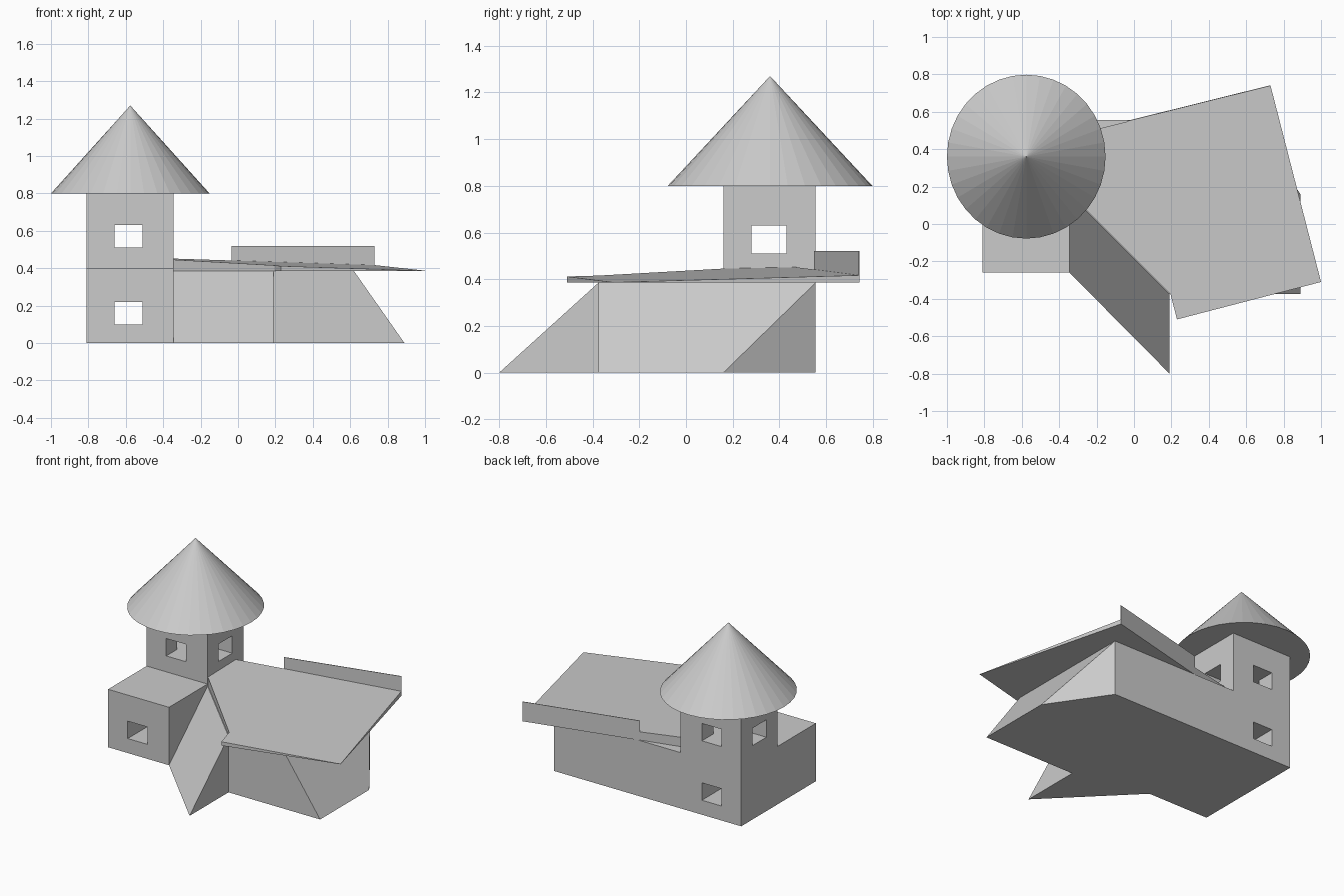
import bpy
import bmesh
from mathutils import Vector

cube = bpy.data.objects.get("Cube")
if cube:
    bpy.data.objects.remove(cube, do_unlink=True)

# One plain grey for the whole building
grey = bpy.data.materials.new("plain_grey")
grey.use_nodes = True
color = (0.6, 0.6, 0.6, 1.0)
grey.diffuse_color = color
grey.node_tree.nodes["Principled BSDF"].inputs["Base Color"].default_value = color

EAVES = 0.385
WEST, EAST = -0.81, -0.345      # block and tower side walls
BACK = 0.555


def finish(name, bm):
    bmesh.ops.recalc_face_normals(bm, faces=bm.faces[:])
    mesh = bpy.data.meshes.new(name)
    bm.to_mesh(mesh)
    bm.free()
    mesh.materials.append(grey)
    obj = bpy.data.objects.new(name, mesh)
    bpy.context.collection.objects.link(obj)
    return obj


def loft(name, lower, upper):
    """Solid between two matching rings of points."""
    bm = bmesh.new()
    a = [bm.verts.new(p) for p in lower]
    b = [bm.verts.new(p) for p in upper]
    bm.faces.new(a)
    bm.faces.new(b)
    for i in range(len(a)):
        j = (i + 1) % len(a)
        bm.faces.new((a[i], a[j], b[j], b[i]))
    return finish(name, bm)


def box(name, low, high):
    ring = [(low[0], low[1]), (high[0], low[1]), (high[0], high[1]), (low[0], high[1])]
    return loft(name, [(x, y, low[2]) for x, y in ring], [(x, y, high[2]) for x, y in ring])


# Stepped block with the square tower at its back
steps = [(-0.26, 0), (BACK, 0), (BACK, 0.8), (0.16, 0.8), (0.16, 0.4), (-0.26, 0.4)]
tower = loft("tower_and_block", [(WEST, y, z) for y, z in steps], [(EAST, y, z) for y, z in steps])

# Window openings running right through the walls
openings = [
    ((-0.66, -1, 0.10), (-0.51, 1, 0.22)),
    ((-0.66, -1, 0.51), (-0.51, 1, 0.63)),
    ((-1.2, 0.28, 0.51), (0, 0.43, 0.63)),
]
bpy.context.view_layer.objects.active = tower
for low, high in openings:
    cutter = box("window_cutter", low, high)
    cutter.hide_render = True
    cut = tower.modifiers.new("window", "BOOLEAN")
    cut.operation = "DIFFERENCE"
    cut.solver = "EXACT"
    cut.object = cutter
    bpy.ops.object.modifier_apply(modifier=cut.name)
    bpy.data.objects.remove(cutter, do_unlink=True)

# Conical tower roof
bm = bmesh.new()
bmesh.ops.create_cone(bm, cap_ends=True, segments=36, radius1=1, radius2=0, depth=1)
bmesh.ops.scale(bm, vec=(0.424, 0.438, 0.47), verts=bm.verts)
bmesh.ops.translate(bm, vec=(-0.576, 0.36, 1.035), verts=bm.verts)
finish("tower_roof", bm)

# Hall with sloping east end and a sloping front buttress
ground = [(EAST, BACK), (0.62, BACK), (0.89, 0.16), (0.89, -0.375),
          (0.19, -0.375), (0.19, -0.8), (EAST, -0.26)]
top = [(EAST, BACK), (0.62, BACK), (0.62, -0.375), (0.19, -0.375), (EAST, 0.16)]
bm = bmesh.new()
g = [bm.verts.new((x, y, 0)) for x, y in ground]
t = [bm.verts.new((x, y, EAVES)) for x, y in top]
for face in (g, t,
             (g[0], g[1], t[1], t[0]),          # back wall
             (g[1], g[2], t[1]),                # back corner
             (g[2], g[3], t[2], t[1]),          # sloping end
             (g[3], g[4], t[3], t[2]),          # front wall
             (g[4], g[5], t[3]),                # buttress cheek
             (g[5], g[6], t[4], t[3]),          # buttress slope
             (g[6], g[0], t[0], t[4])):         # wall against the block
    bm.faces.new(face)
finish("hall", bm)

# Skewed hall roof: flat underneath, gently tilted on top
outline = [(EAST, 0.47), (0.73, 0.74), (1.0, -0.31), (0.23, -0.51), (0.195, -0.375), (EAST, 0.165)]


def tilt(x, y):
    return EAVES + 0.002 - 0.037 * (x - 1) + 0.019 * (y + 0.31)


loft("hall_roof", [(x, y, EAVES) for x, y in outline], [(x, y, tilt(x, y)) for x, y in outline])

# Thin parapet along the overhanging back edge
start, end = Vector((-0.035, 0.552)), Vector((0.73, 0.742))
side = (end - start).orthogonal().normalized() * 0.004
ring = [start, end, end - side, start - side]
loft("parapet", [(p.x, p.y, EAVES) for p in ring], [(p.x, p.y, 0.52) for p in ring])
